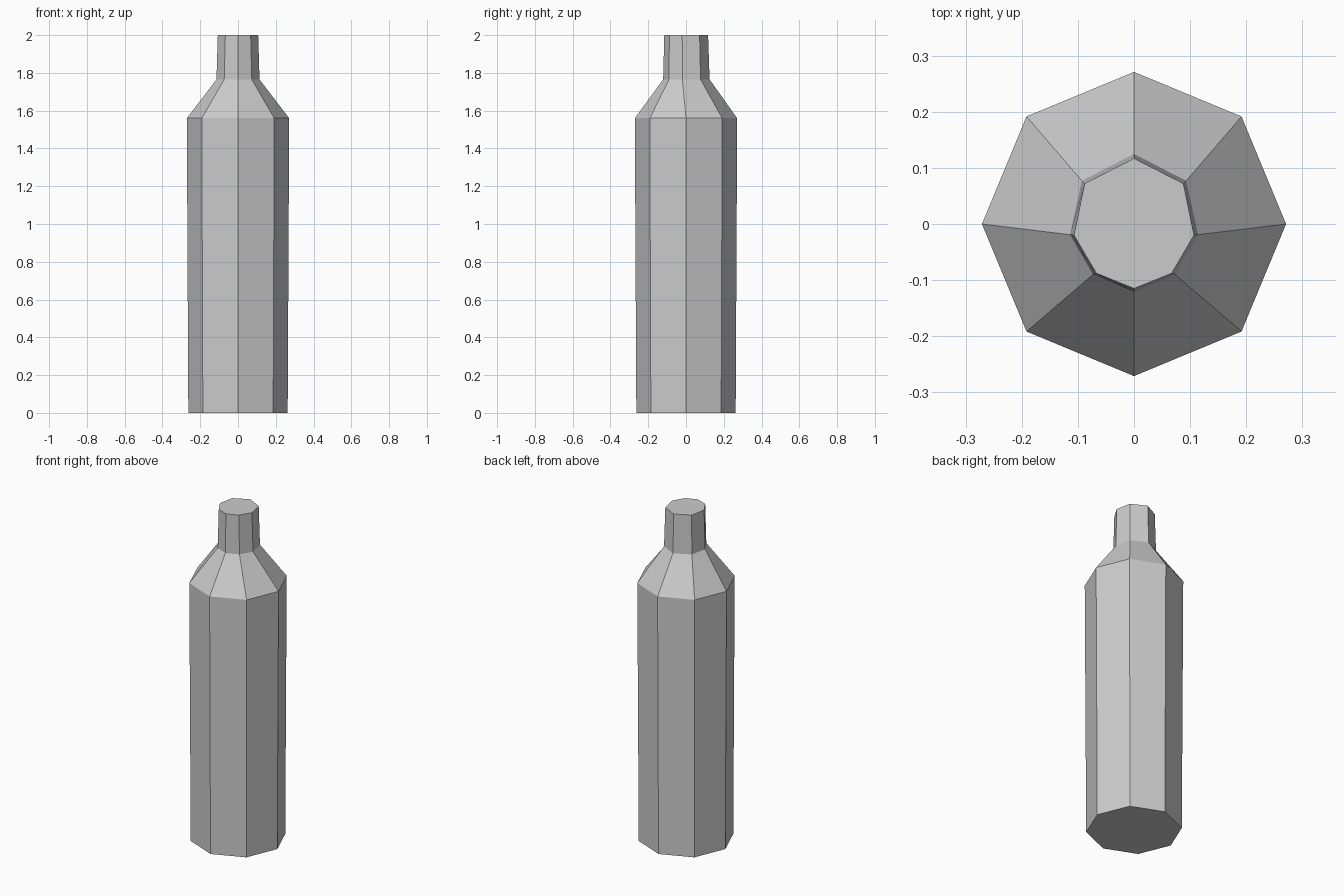
import bpy
import bmesh
from math import sin, cos, tau

cube = bpy.data.objects.get("Cube")
if cube:
    bpy.data.objects.remove(cube)

# Single plain grey
grey = bpy.data.materials.new("plain_grey")
grey.use_nodes = True
colour = (0.6, 0.6, 0.6, 1)
grey.diffuse_color = colour
grey.node_tree.nodes["Principled BSDF"].inputs["Base Color"].default_value = colour


def octagon(radius):
    """Regular ring, starting at the back and running towards +x."""
    return [(radius * sin(i * tau / 8), radius * cos(i * tau / 8)) for i in range(8)]


def mirrored_ring(half):
    """Ring from its +x half, given from back to front."""
    return half + [(-x, y) for x, y in reversed(half[1:-1])]


# Cross-sections from the base to the mouth; the neck is slightly uneven
neck_base = mirrored_ring([(0, 0.125), (0.093, 0.077), (0.114, -0.019), (0.073, -0.09), (0, -0.121)])
neck_top = mirrored_ring([(0, 0.117), (0.088, 0.072), (0.107, -0.02), (0.067, -0.088), (0, -0.115)])
sections = [(0, octagon(0.263)), (1.56, octagon(0.271)), (1.765, neck_base), (2, neck_top)]

# Bottle: rings joined by side walls and closed at both ends
bm = bmesh.new()
rings = [[bm.verts.new((x, y, z)) for x, y in ring] for z, ring in sections]
for lower, upper in zip(rings, rings[1:]):
    for i in range(8):
        j = (i + 1) % 8
        bm.faces.new((lower[i], lower[j], upper[j], upper[i]))
bm.faces.new(rings[0])
bm.faces.new(rings[-1])
bmesh.ops.recalc_face_normals(bm, faces=bm.faces)

mesh = bpy.data.meshes.new("bottle")
bm.to_mesh(mesh)
bm.free()
mesh.materials.append(grey)
bottle = bpy.data.objects.new("bottle", mesh)
bpy.context.collection.objects.link(bottle)
